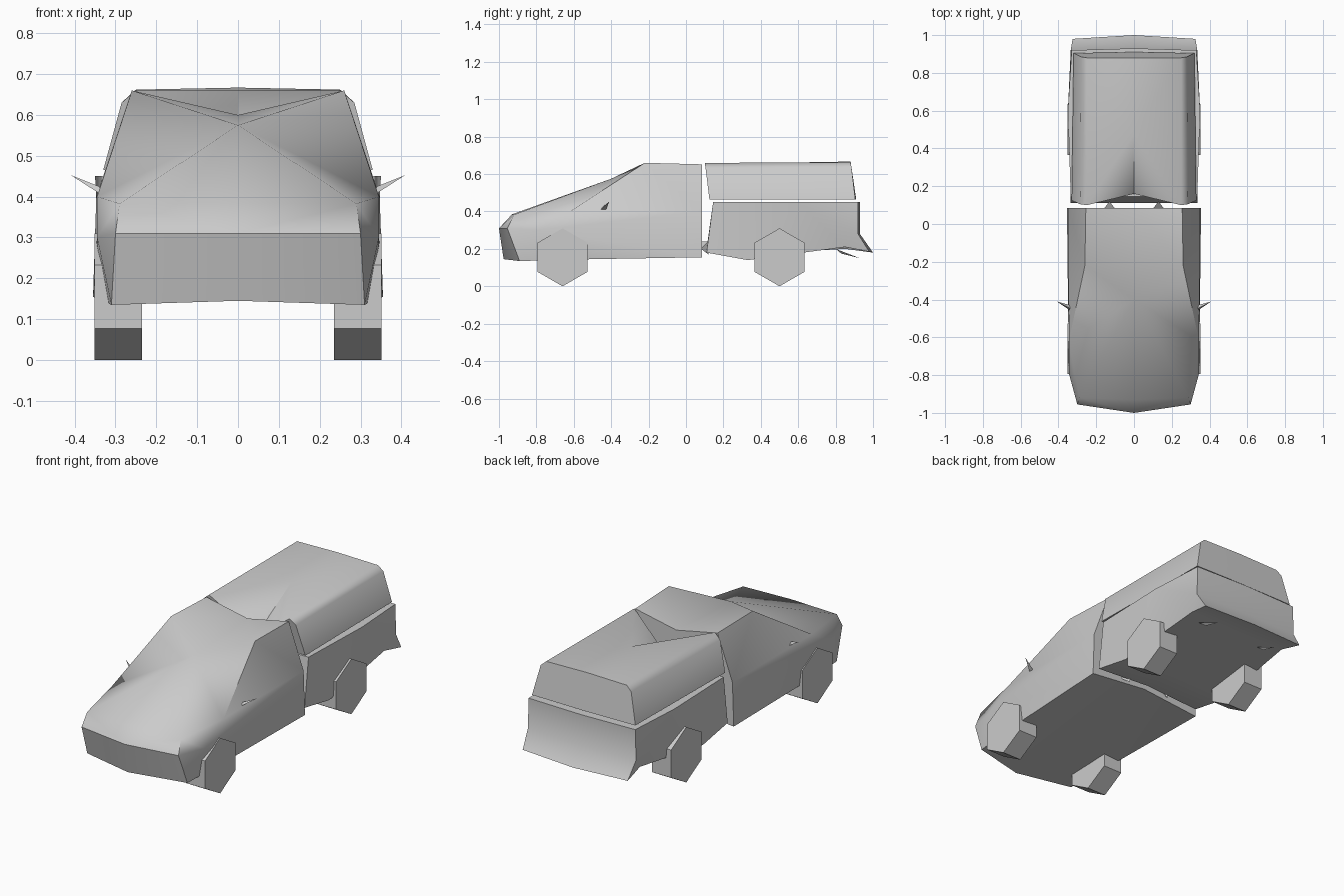
import bpy, bmesh, math

if "Cube" in bpy.data.objects:
    bpy.data.objects.remove(bpy.data.objects["Cube"])


def finish(bm, name, angle):
    bmesh.ops.recalc_face_normals(bm, faces=bm.faces)
    me = bpy.data.meshes.new(name)
    bm.to_mesh(me)
    bm.free()
    ob = bpy.data.objects.new(name, me)
    bpy.context.collection.objects.link(ob)
    bpy.ops.object.select_all(action='DESELECT')
    ob.select_set(True)
    bpy.context.view_layer.objects.active = ob
    bpy.ops.object.shade_smooth_by_angle(angle=math.radians(angle))
    return ob


def symmetric(name, points, faces, angle=50):
    """Build a shell from named +x points and faces, mirrored across x = 0."""
    bm = bmesh.new()
    right = {k: bm.verts.new(p) for k, p in points.items()}
    left = {k: right[k] if p[0] == 0 else bm.verts.new((-p[0], p[1], p[2]))
            for k, p in points.items()}
    for row in faces:
        for f in row.split(","):
            for side in (right, left):
                bm.faces.new([side[k] for k in f.split()])
    return finish(bm, name, angle)


# Cab with hood, windscreen and sagging roof
symmetric("cab", {
    "nose0": (0, -1.0, .31), "nose": (.30, -.955, .31),
    "chin0": (0, -.975, .145), "chin": (.31, -.89, .135),
    "hood0": (0, -.93, .385), "hood": (.29, -.92, .383),
    "arch": (.345, -.79, .30), "belt": (.345, -.62, .40),
    "cowl0": (0, -.40, .575), "sill": (.335, -.50, .145),
    "roof": (.26, -.22, .66), "back0": (0, .085, .60),
    "back": (.255, .085, .652), "hip": (.347, .085, .40),
    "foot": (.355, .085, .155), "foot0": (0, .085, .19),
}, [
    "nose0 nose hood hood0,chin0 chin nose nose0,hood0 hood cowl0",
    "hood belt cowl0,cowl0 belt roof,cowl0 roof back0,roof back back0",
    "nose chin arch,hood nose arch,hood arch belt,belt hip roof",
    "roof hip back,arch hip belt,arch foot hip,arch sill foot",
    "chin sill arch,chin0 chin sill,chin0 sill foot0,sill foot foot0",
    "foot hip back back0 foot0",
])

# Load bed with tailgate and bumper lip
symmetric("load_bed", {
    "top0": (0, .145, .45), "top": (.335, .145, .45),
    "low0": (0, .11, .20), "low": (.335, .11, .18),
    "mid": (.35, .60, .45), "belly": (.335, .33, .14),
    "belly0": (0, .33, .17),
    "gate0": (0, .93, .45), "gate": (.33, .92, .45),
    "crease0": (0, .93, .28), "crease": (.335, .92, .28),
    "lip0": (0, 1.0, .18), "lip": (.325, .98, .185),
    "tail0": (0, .85, .20), "tail": (.31, .85, .21),
}, [
    "top0 top low low0,top0 top mid gate gate0,top low belly mid",
    "mid belly tail,mid tail crease,mid crease gate,crease tail lip",
    "gate0 gate crease crease0,crease0 crease lip lip0",
    "lip0 lip tail tail0,low0 low belly belly0,belly0 belly tail tail0",
])

# Canopy over the bed, with a deep notch at the front
symmetric("canopy", {
    "front": (.25, .10, .66), "edge": (.285, .105, .63),
    "base": (.33, .125, .465), "notch": (0, .16, .475),
    "apex": (0, .48, .66), "rear0": (0, .88, .667),
    "rear": (.25, .88, .662), "redge": (.28, .885, .635),
    "rbase": (.32, .905, .465), "rbase0": (0, .91, .465),
    "base0": (0, .16, .465),
}, [
    "notch front apex,apex front rear,apex rear rear0",
    "front edge redge rear,edge base rbase redge",
    "rear0 rear redge rbase rbase0,front edge base base0 notch",
    "base0 base rbase rbase0",
])

# Six-sided wheels
for end, y in (("front", -.66), ("rear", .50)):
    for side, s in (("right", 1), ("left", -1)):
        bm = bmesh.new()
        rings = [[bm.verts.new((s * x, y + .155 * math.sin(a * math.pi / 3),
                                .155 + .155 * math.cos(a * math.pi / 3)))
                  for a in range(6)] for x in (.235, .352)]
        for r in rings:
            bm.faces.new(r)
        for i in range(6):
            j = (i + 1) % 6
            bm.faces.new((rings[0][i], rings[0][j], rings[1][j], rings[1][i]))
        finish(bm, f"{end}_wheel_{side}", 30)

# Small spikes: mirrors, exhaust tips and bed struts
spikes = {
    "mirror": [(.335, -.46, .405), (.335, -.43, .405), (.34, -.445, .425), (.41, -.41, .453)],
    "exhaust": [(.18, .80, .20), (.22, .80, .20), (.20, .83, .175), (.20, .93, .15)],
    "strut": [(.10, .08, .24), (.16, .08, .20), (.13, .12, .24), (.13, .12, .17)],
}
for name, pts in spikes.items():
    for side, s in (("right", 1), ("left", -1)):
        bm = bmesh.new()
        v = [bm.verts.new((s * x, y, z)) for x, y, z in pts]
        for i in range(4):
            bm.faces.new([v[j] for j in range(4) if j != i])
        finish(bm, f"{name}_{side}", 30)
